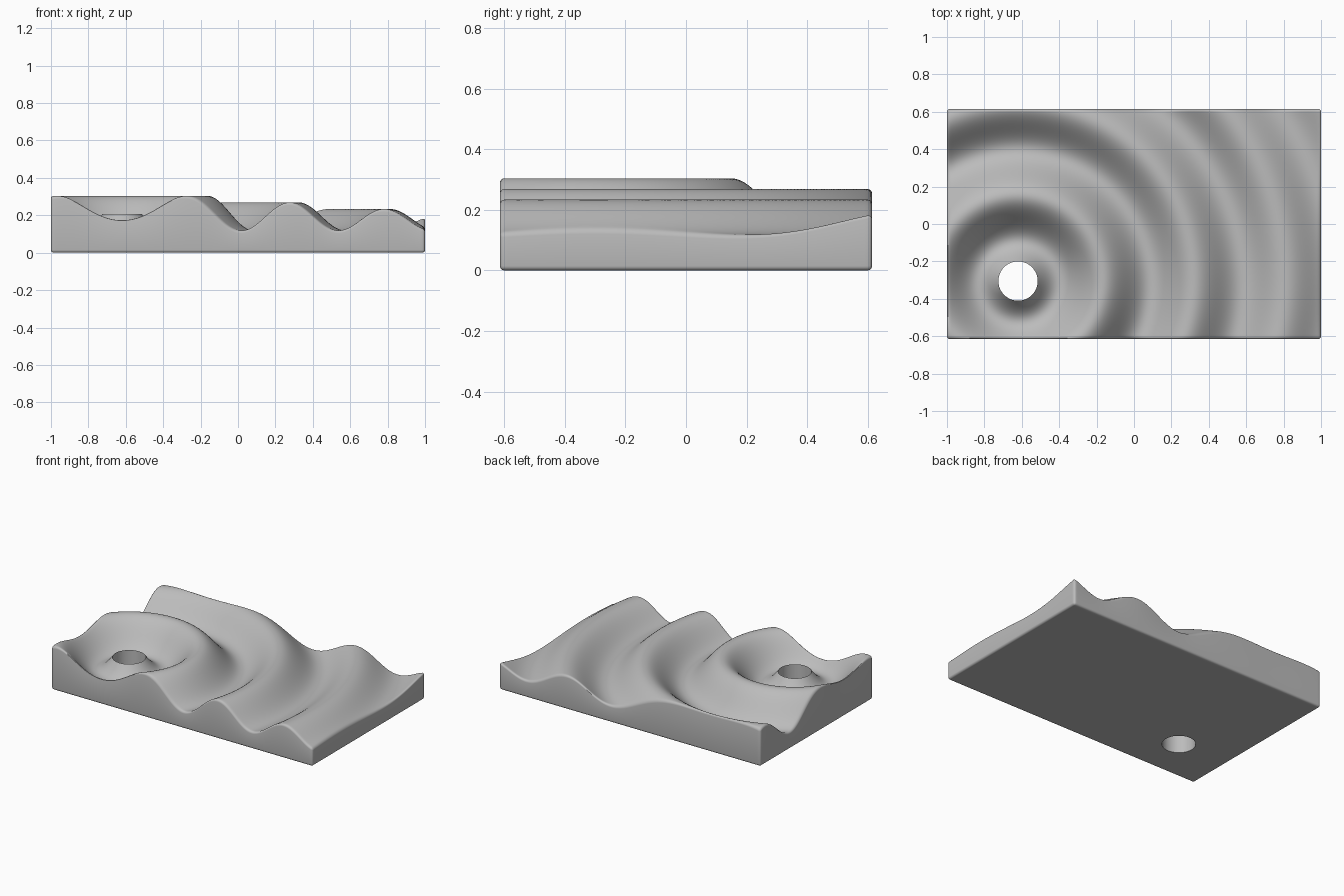
import bpy, bmesh, math

if "Cube" in bpy.data.objects:
    bpy.data.objects.remove(bpy.data.objects["Cube"])

HX, HY = 1.0, 0.615          # half sizes of the slab
R = 0.015                    # rounded edge radius
CX, CY, HOLE = -0.62, -0.305, 0.105


def ripple(x, y):
    # damped rings around the hole, with troughs at a constant level
    r = math.hypot(x - CX, y - CY)
    amp = 0.218 - 0.0718 * r
    return 0.119 + amp * (0.5 + 0.5 * math.cos(2 * math.pi * (r + 0.03) / 0.49))


def samples(half, n):
    # even steps along the middle, rounded steps at both ends
    steps = 4
    ends = [half - R + R * math.sin(math.pi / 2 * i / steps) for i in range(1, steps + 1)]
    inner = half - R
    mid = [-inner + 2 * inner * i / n for i in range(n + 1)]
    return [-e for e in reversed(ends)] + mid + ends


def rounded(x, y):
    # pull corners onto a circle; return the position and edge drop
    ix = max(-HX + R, min(HX - R, x))
    iy = max(-HY + R, min(HY - R, y))
    dx, dy = x - ix, y - iy
    m, length = max(abs(dx), abs(dy)), math.hypot(dx, dy)
    if length > 1e-9:
        dx, dy = dx * m / length, dy * m / length
    return ix + dx, iy + dy, R - math.sqrt(max(0, R * R - m * m))


# rippled slab
xs, ys = samples(HX, 180), samples(HY, 112)
nx, ny = len(xs), len(ys)
bm = bmesh.new()
top, bottom = [], []
for x in xs:
    trow, brow = [], []
    for y in ys:
        px, py, drop = rounded(x, y)
        trow.append(bm.verts.new((px, py, ripple(px, py) - drop)))
        brow.append(bm.verts.new((px, py, drop)))
    top.append(trow)
    bottom.append(brow)
for i in range(nx - 1):
    for j in range(ny - 1):
        for g in (top, bottom):
            q = [g[i][j], g[i + 1][j], g[i + 1][j + 1], g[i][j + 1]]
            bm.faces.new(q if g is top else q[::-1])

# side walls
rim = ([(i, 0) for i in range(nx - 1)] + [(nx - 1, j) for j in range(ny - 1)]
       + [(i, ny - 1) for i in range(nx - 1, 0, -1)] + [(0, j) for j in range(ny - 1, 0, -1)])
for (a, b), (c, d) in zip(rim, rim[1:] + rim[:1]):
    bm.faces.new((bottom[a][b], bottom[c][d], top[c][d], top[a][b]))
bmesh.ops.recalc_face_normals(bm, faces=bm.faces[:])
mesh = bpy.data.meshes.new("rippled_slab")
bm.to_mesh(mesh)
bm.free()
slab = bpy.data.objects.new("rippled_slab", mesh)
bpy.context.collection.objects.link(slab)

grey = bpy.data.materials.new("plain grey")
grey.diffuse_color = (0.5, 0.5, 0.5, 1)
grey.use_nodes = True
grey.node_tree.nodes["Principled BSDF"].inputs["Base Color"].default_value = grey.diffuse_color
mesh.materials.append(grey)

# drain hole
bpy.ops.mesh.primitive_cylinder_add(vertices=64, radius=HOLE, depth=1, location=(CX, CY, 0.1))
cutter = bpy.context.object
cutter.name = "hole_cutter"
cutter.hide_render = True
cutter.data.materials.append(grey)
mod = slab.modifiers.new("hole", 'BOOLEAN')
mod.operation = 'DIFFERENCE'
mod.solver = 'EXACT'
mod.object = cutter
bpy.ops.object.select_all(action='DESELECT')
slab.select_set(True)
bpy.context.view_layer.objects.active = slab
bpy.ops.object.modifier_apply(modifier=mod.name)
bpy.data.objects.remove(cutter)
bpy.ops.object.shade_smooth_by_angle(angle=math.radians(35))
